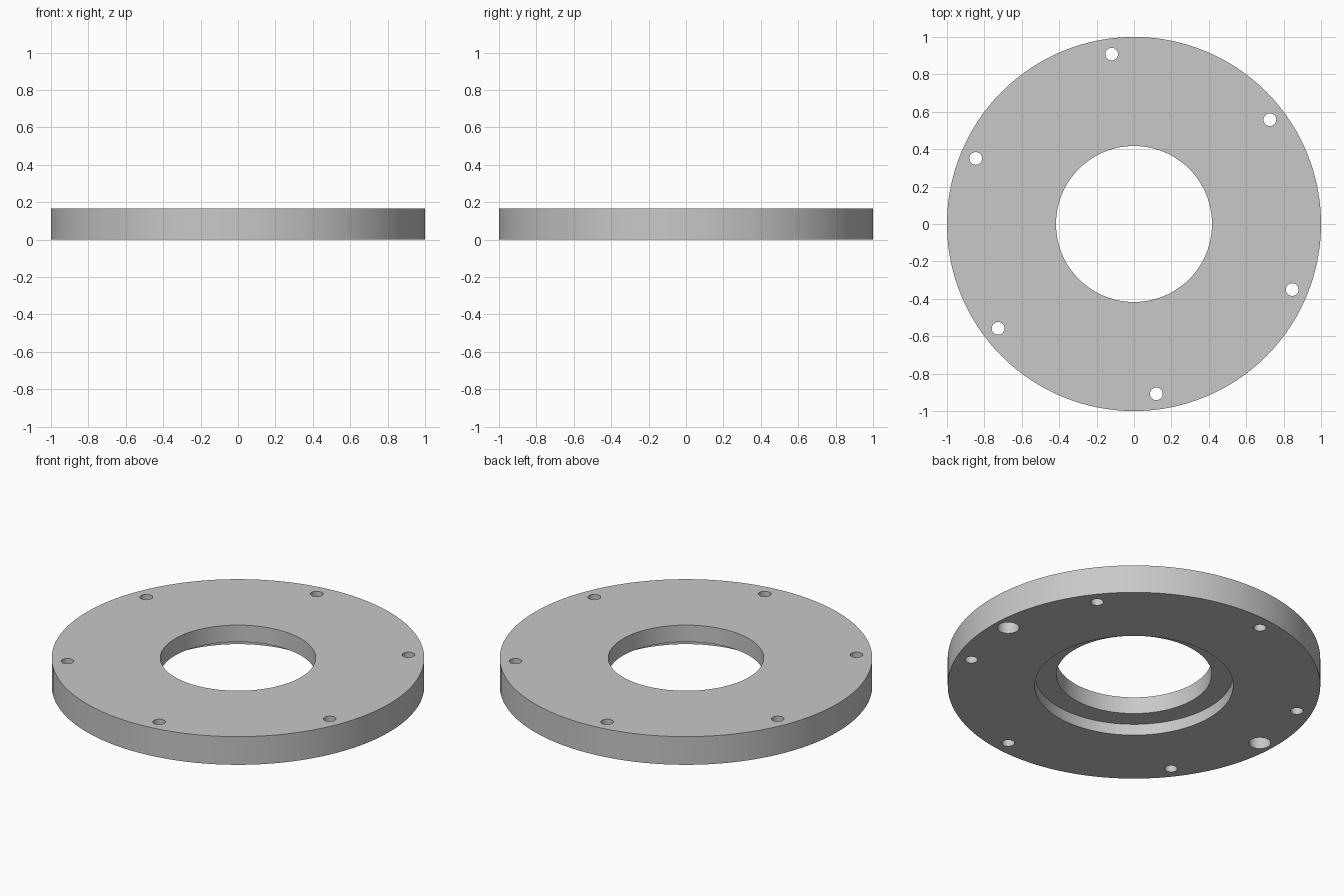
import bpy
import bmesh
from math import cos, sin, radians, tau

if "Cube" in bpy.data.objects:
    bpy.data.objects.remove(bpy.data.objects["Cube"])

RADIUS, HEIGHT = 1.0, 0.167
BORE, RECESS, RECESS_DEPTH = 0.417, 0.533, 0.067
BOLT_CIRCLE = 0.916
SEGMENTS = 128

metal = bpy.data.materials.new("plain grey metal")
metal.use_nodes = True
grey = (0.58, 0.58, 0.58, 1)
metal.diffuse_color = grey
metal.node_tree.nodes["Principled BSDF"].inputs["Base Color"].default_value = grey


def add_object(name, bm):
    bmesh.ops.recalc_face_normals(bm, faces=bm.faces[:])
    mesh = bpy.data.meshes.new(name)
    bm.to_mesh(mesh)
    bm.free()
    mesh.materials.append(metal)
    obj = bpy.data.objects.new(name, mesh)
    bpy.context.collection.objects.link(obj)
    return obj


def revolve(name, profile):
    """Turn a closed (radius, z) profile around the z axis."""
    bm = bmesh.new()
    rings = []
    for i in range(SEGMENTS):
        a = tau * i / SEGMENTS
        rings.append([bm.verts.new((r * cos(a), r * sin(a), z)) for r, z in profile])
    for i, ring in enumerate(rings):
        following = rings[(i + 1) % SEGMENTS]
        for j in range(len(profile)):
            k = (j + 1) % len(profile)
            bm.faces.new((ring[j], following[j], following[k], ring[k]))
    return add_object(name, bm)


def drill(bm, radius, angle, bottom, top):
    """Add a closed cylinder on the bolt circle."""
    ret = bmesh.ops.create_cone(bm, cap_ends=True, segments=32, radius1=radius,
                                radius2=radius, depth=top - bottom)
    a = radians(angle)
    bmesh.ops.translate(bm, verts=ret["verts"],
                        vec=(BOLT_CIRCLE * cos(a), BOLT_CIRCLE * sin(a), (top + bottom) / 2))


# Ring with a stepped recess on the underside
flange = revolve("flange_ring", [
    (RADIUS, 0), (RADIUS, HEIGHT), (BORE, HEIGHT),
    (BORE, RECESS_DEPTH), (RECESS, RECESS_DEPTH), (RECESS, 0)])

# Six through holes and two larger blind holes from below
bm = bmesh.new()
for n in range(6):
    drill(bm, 0.034, 37.5 + 60 * n, -0.1, HEIGHT + 0.1)
for angle in (2.5, 182.5):
    drill(bm, 0.059, angle, -0.1, 0.1)
cutter = add_object("hole_cutter", bm)
cutter.hide_render = True

# Cut the holes and drop the cutter
cut = flange.modifiers.new("holes", "BOOLEAN")
cut.operation = "DIFFERENCE"
cut.solver = "EXACT"
cut.object = cutter
bpy.ops.object.select_all(action="DESELECT")
bpy.context.view_layer.objects.active = flange
flange.select_set(True)
bpy.ops.object.modifier_apply(modifier=cut.name)
bpy.data.objects.remove(cutter)
bpy.ops.object.shade_smooth_by_angle(angle=radians(30))
